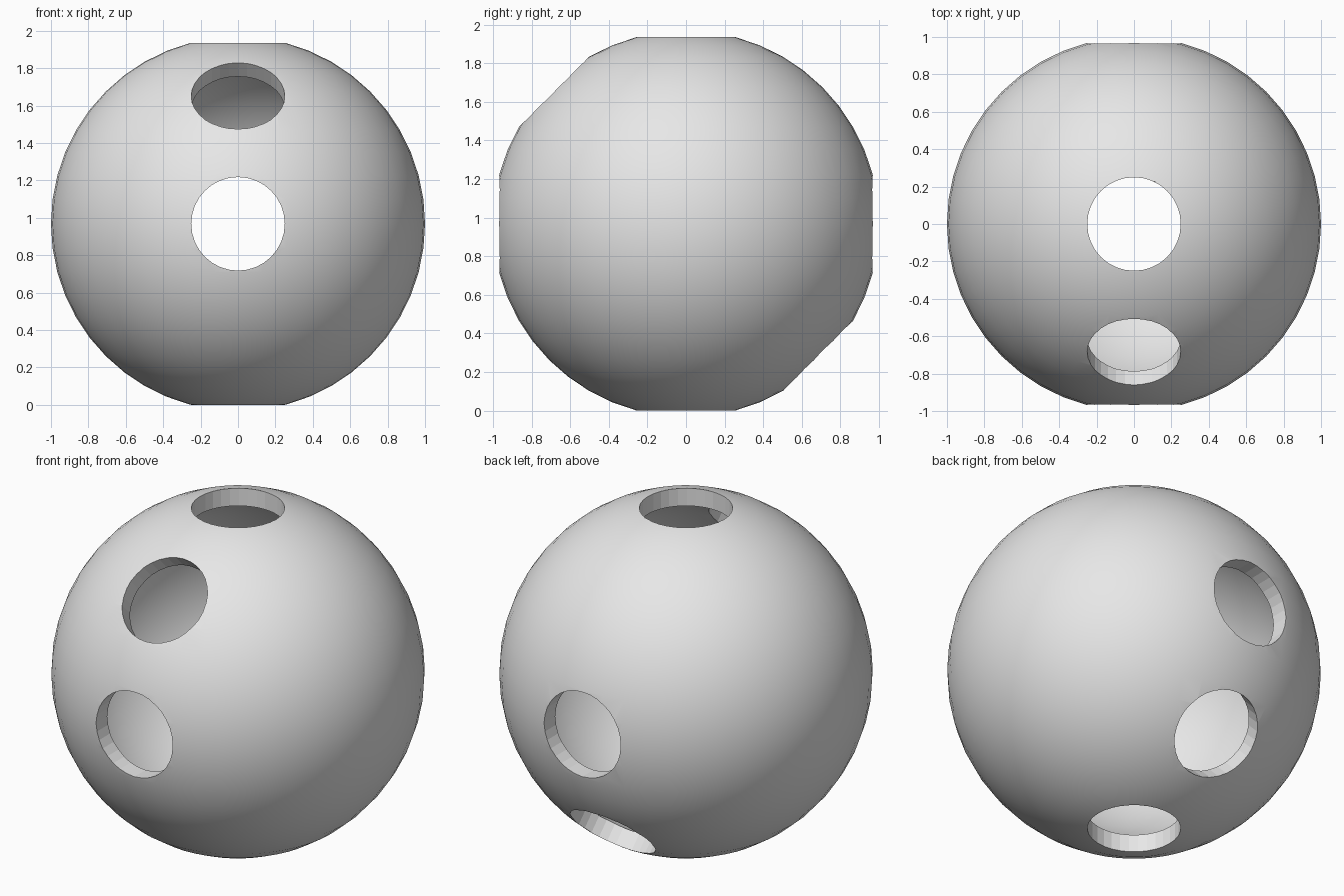
import bpy
from math import pi

RADIUS, WALL, HOLE = 1.0, 0.1, 0.25
CENTRE = (0, 0, 0.968)

default = bpy.data.objects.get("Cube")
if default:
    bpy.data.objects.remove(default, do_unlink=True)

# Single grey colour
grey = bpy.data.materials.new("light_grey")
grey.use_nodes = True
colour = (0.8, 0.8, 0.8, 1)
grey.diffuse_color = colour
grey.node_tree.nodes["Principled BSDF"].inputs["Base Color"].default_value = colour


def ball(name, radius):
    bpy.ops.mesh.primitive_uv_sphere_add(segments=48, ring_count=24, radius=radius, location=CENTRE)
    obj = bpy.context.object
    obj.name = name
    bpy.ops.object.shade_smooth()
    obj.data.materials.append(grey)
    return obj


def drill(name, tilt):
    """Flat-sided cylinder through the centre, tilted about x."""
    bpy.ops.mesh.primitive_cylinder_add(vertices=32, radius=HOLE, depth=3 * RADIUS,
                                        location=CENTRE, rotation=(tilt, 0, 0))
    obj = bpy.context.object
    obj.name = name
    obj.data.materials.append(grey)
    return obj


def cut(target, cutter):
    cutter.hide_render = True
    mod = target.modifiers.new(cutter.name, "BOOLEAN")
    mod.operation = "DIFFERENCE"
    mod.solver = "EXACT"
    mod.object = cutter
    bpy.context.view_layer.objects.active = target
    bpy.ops.object.modifier_apply(modifier=mod.name)
    bpy.data.objects.remove(cutter, do_unlink=True)


# Hollow shell
shell = ball("hollow_sphere", RADIUS)
cut(shell, ball("cavity", RADIUS - WALL))

# Through holes: vertical, upper front to lower back, front to back
for name, tilt in (("vertical_hole", 0), ("diagonal_hole", pi / 4), ("level_hole", pi / 2)):
    cut(shell, drill(name, tilt))
